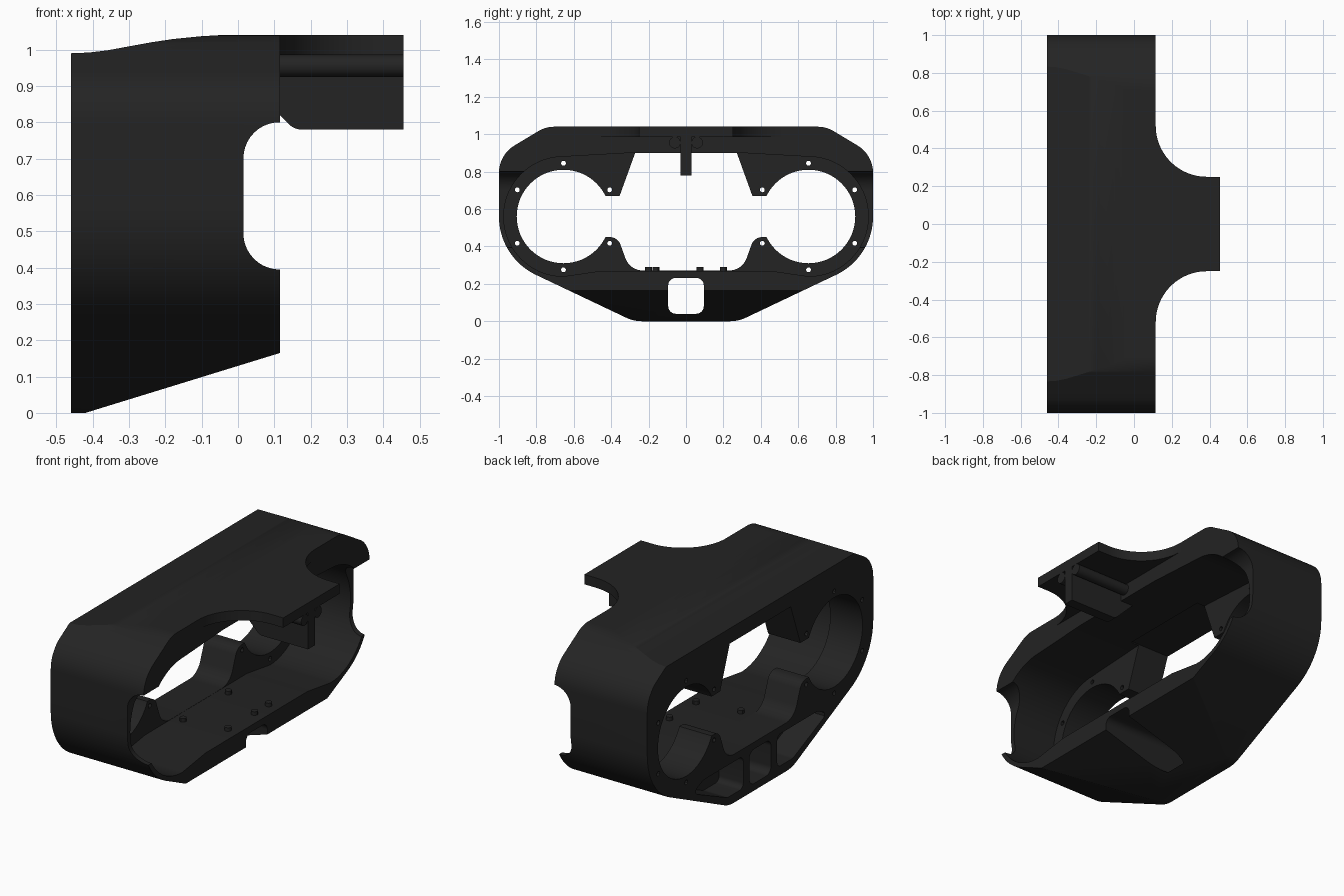
import bpy, bmesh, math
from mathutils import Vector

cube = bpy.data.objects.get("Cube")
if cube:
    bpy.data.objects.remove(cube, do_unlink=True)

black = bpy.data.materials.new("matte_black")
black.use_nodes = True
COLOUR = (0.017, 0.017, 0.017, 1)
black.diffuse_color = COLOUR
black.node_tree.nodes["Principled BSDF"].inputs["Base Color"].default_value = COLOUR


def arc(cx, cy, r, start, end, n=24):
    angles = [math.radians(start + (end - start) * i / n) for i in range(n + 1)]
    return [(cx + r * math.cos(a), cy + r * math.sin(a)) for a in angles]


def fillet(corners, n=8):
    """Round each corner given as (a, b, radius); no radius keeps it sharp."""
    out = []
    for i, c in enumerate(corners):
        p = Vector(c[:2])
        if len(c) < 3:
            out.append(tuple(p))
            continue
        u = (Vector(corners[i - 1][:2]) - p).normalized()
        v = (Vector(corners[(i + 1) % len(corners)][:2]) - p).normalized()
        half = u.angle(v) / 2
        centre = p + (u + v).normalized() * c[2] / math.sin(half)
        reach = c[2] / math.tan(half)
        s, e = p + u * reach - centre, p + v * reach - centre
        for k in range(n + 1):
            d = s.lerp(e, k / n).normalized() * c[2]
            out.append(tuple(centre + d))
    return out


def mirrored(half):
    """Close a +y half outline with its mirror image."""
    return half + [(-p[0],) + tuple(p[1:]) for p in reversed(half)]


def prism(name, outline, axis, lo, hi):
    place = {"x": lambda a, b, t: (t, a, b),
             "y": lambda a, b, t: (a, t, b),
             "z": lambda a, b, t: (a, b, t)}[axis]
    bm = bmesh.new()
    base = bm.faces.new([bm.verts.new(place(a, b, lo)) for a, b in outline])
    top = bmesh.ops.extrude_face_region(bm, geom=[base])["geom"]
    shift = Vector(place(0, 0, hi - lo))
    bmesh.ops.translate(bm, vec=shift, verts=[g for g in top if isinstance(g, bmesh.types.BMVert)])
    bmesh.ops.recalc_face_normals(bm, faces=bm.faces[:])
    mesh = bpy.data.meshes.new(name)
    bm.to_mesh(mesh)
    bm.free()
    mesh.materials.append(black)
    obj = bpy.data.objects.new(name, mesh)
    bpy.context.scene.collection.objects.link(obj)
    return obj


def boolean(target, tool, operation="DIFFERENCE"):
    mod = target.modifiers.new("cut", "BOOLEAN")
    mod.operation, mod.solver, mod.object = operation, "EXACT", tool
    bpy.context.view_layer.update()
    graph = bpy.context.evaluated_depsgraph_get()
    mesh = bpy.data.meshes.new_from_object(target.evaluated_get(graph))
    target.modifiers.clear()
    target.data = mesh
    bpy.data.objects.remove(tool, do_unlink=True)


BACK, FRONT, PLATE = -0.46, 0.115, -0.26   # end plate face, open rim, plate inside
CY, CZ = 0.655, 0.56                       # centre of each round opening

# Outer shell
half = fillet([(0.0, 1.04), (0.75, 1.04, 0.16), (1.0, 0.89, 0.17), (1.0, 0.56)])[1:]
half += arc(CY, CZ, 0.345, 0, -65)[1:]
half += fillet([(0.8, 0.247), (0.28, 0.0, 0.2), (0.0, 0.0)])[1:-1]
shell = prism("housing_shell", mirrored(half), "x", BACK, FRONT)

# Curved top and sloping underside
envelope = [(-0.6, 0.985), (-0.46, 0.99), (-0.41, 0.992), (-0.36, 0.998), (-0.3, 1.009),
            (-0.24, 1.02), (-0.18, 1.029), (-0.1, 1.037), (-0.04, 1.0405), (0.2, 1.06),
            (0.2, 0.191), (-0.42, 0.0), (-0.6, -0.056)]
boolean(shell, prism("envelope", envelope, "y", -1.2, 1.2), "INTERSECT")

# Inner cavity
half = [(0.3, 0.9)] + arc(CY, CZ, 0.32, 90, -90, 36) + [(0.45, 0.27)]
boolean(shell, prism("cavity", mirrored(half), "x", PLATE, 0.3))

# Central opening through the end plate
half = fillet([(0.27, 0.905), (0.355, 0.67), (0.5, 0.67), (0.5, 0.45),
               (0.365, 0.45, 0.06), (0.3, 0.271, 0.1), (0.0, 0.271)])[:-1]
boolean(shell, prism("centre_opening", mirrored(half), "x", -0.6, PLATE + 0.05))

# Round openings, screw holes and blind pockets on both sides
for side in (-1, 1):
    ring = arc(side * CY, CZ, 0.25, 0, 360, 64)[:-1]
    boolean(shell, prism("round_opening", ring, "x", -0.6, PLATE + 0.05))
    for y, z in arc(side * CY, CZ, 0.285, 30, 330, 5):
        hole = arc(y, z, 0.013, 0, 360, 12)[:-1]
        boolean(shell, prism("screw_hole", hole, "x", -0.6, PLATE + 0.05))
    pocket = fillet([(0.15, 0.23, 0.03), (0.5, 0.23, 0.03), (0.6, 0.19, 0.02),
                     (0.29, 0.05, 0.04), (0.15, 0.05, 0.03)], 5)
    boolean(shell, prism("pocket", [(side * y, z) for y, z in pocket], "x", -0.6, -0.31))

# Square slot below the floor
slot = fillet([(-0.095, 0.04, 0.04), (0.095, 0.04, 0.04), (0.095, 0.232, 0.04), (-0.095, 0.232, 0.04)])
boolean(shell, prism("slot", slot, "x", -0.6, 0.3))

# Rounded notches in both end walls
notch = fillet([(0.3, 0.8), (0.115, 0.8), (0.015, 0.8, 0.099), (0.015, 0.395, 0.099),
                (0.115, 0.395), (0.3, 0.395)], 12)
boolean(shell, prism("notch", notch, "y", -1.2, 1.2))

# Top tongue with concave shoulders
shoulder = arc(0.385, 0.52, 0.27, 180, 270, 24)
edge = shoulder + [(0.455, 0.25)]
tongue = prism("top_tongue", edge + [(x, -y) for x, y in reversed(edge)], "z", 0.985, 1.04)

# Rib and rods under the tongue
rib = fillet([(0.02, 0.99), (0.02, 0.915), (0.155, 0.78, 0.05), (0.455, 0.78), (0.455, 0.99)])
parts = [shell, tongue, prism("tongue_rib", rib, "y", -0.03, 0.03)]
for side, name in ((-1, "right"), (1, "left")):
    rod = arc(side * 0.06, 0.955, 0.031, 0, 360, 20)[:-1]
    parts.append(prism("rod_" + name, rod, "x", 0.1, 0.455))

# Small locating pegs on the floor
for x, y in ((-0.2, -0.2), (0.05, -0.16), (0.05, 0.075), (-0.2, 0.2), (0.05, 0.2)):
    peg = arc(x, y, 0.018, 0, 360, 12)[:-1]
    parts.append(prism("floor_peg", peg, "z", 0.26, 0.29))

for obj in parts:
    bpy.ops.object.select_all(action="DESELECT")
    obj.select_set(True)
    bpy.context.view_layer.objects.active = obj
    bpy.ops.object.shade_smooth_by_angle(angle=math.radians(30))
